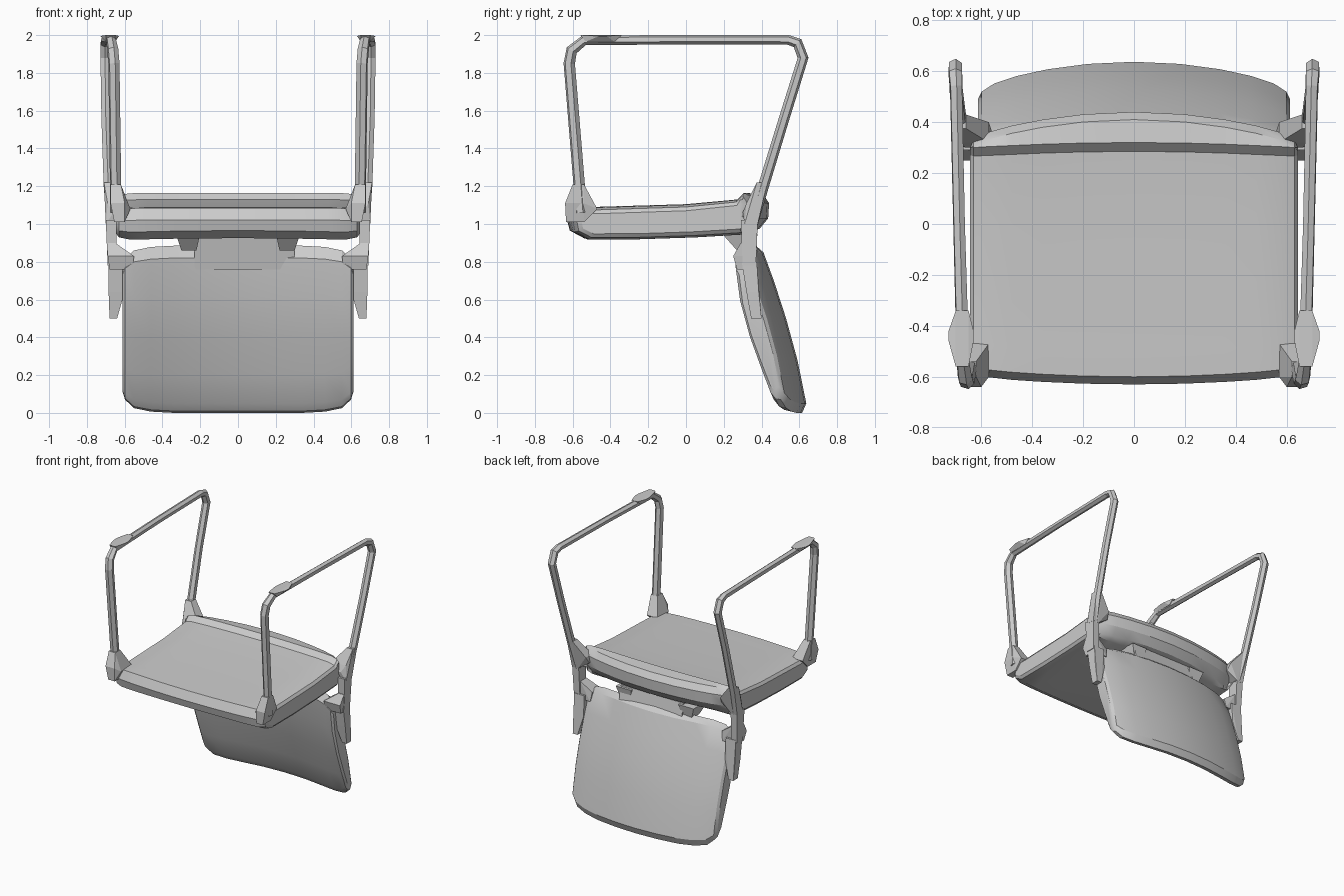
import bpy, bmesh, math
from mathutils import Vector

if "Cube" in bpy.data.objects:
    bpy.data.objects.remove(bpy.data.objects["Cube"])


def finish(name, bm, smooth=True):
    bmesh.ops.recalc_face_normals(bm, faces=bm.faces)
    mesh = bpy.data.meshes.new(name)
    bm.to_mesh(mesh)
    bm.free()
    ob = bpy.data.objects.new(name, mesh)
    bpy.context.collection.objects.link(ob)
    if smooth:
        bpy.ops.object.select_all(action='DESELECT')
        ob.select_set(True)
        bpy.context.view_layer.objects.active = ob
        bpy.ops.object.shade_smooth_by_angle(angle=math.radians(28))
    return ob


def inset(profile, d):
    """Move a closed (y, z) outline inward by d."""
    n = len(profile)
    pts = [Vector(p) for p in profile]
    area = sum(pts[i].x * pts[(i + 1) % n].y - pts[(i + 1) % n].x * pts[i].y for i in range(n))
    sign = 1 if area > 0 else -1
    out = []
    for i, p in enumerate(pts):
        t = ((p - pts[i - 1]).normalized() + (pts[(i + 1) % n] - p).normalized()).normalized()
        out.append(p + Vector((-t.y, t.x)) * sign * d)
    return out


def cushion(name, profile, half, axis, shift):
    """Loft a side outline across x; half holds (x, inset, length scale)."""
    axis = Vector(axis).normalized()
    ys, zs = [p[0] for p in profile], [p[1] for p in profile]
    c = Vector(((min(ys) + max(ys)) / 2, (min(zs) + max(zs)) / 2))
    stations = [(-x, d, s) for x, d, s in half] + [(0, 0, 1)] + half[::-1]
    bm = bmesh.new()
    rings = []
    for x, d, s in stations:
        ring = []
        for p in inset(profile, d):
            p = p + axis * ((s - 1) * (p - c).dot(axis))
            dy, dz = shift(x, p)
            ring.append(bm.verts.new((x, p.x + dy, p.y + dz)))
        rings.append(ring)
    n = len(profile)
    for a, b in zip(rings, rings[1:]):
        for i in range(n):
            bm.faces.new((a[i], a[(i + 1) % n], b[(i + 1) % n], b[i]))
    bm.faces.new(rings[0])
    bm.faces.new(rings[-1])
    return finish(name, bm)


def hull(name, *rects):
    """Convex block through horizontal rectangles (x0, x1, y0, y1, z)."""
    bm = bmesh.new()
    for x0, x1, y0, y1, z in rects:
        for x in (x0, x1):
            for y in (y0, y1):
                bm.verts.new((x, y, z))
    bmesh.ops.convex_hull(bm, input=bm.verts)
    loose = [v for v in bm.verts if not v.link_faces]
    bmesh.ops.delete(bm, geom=loose, context='VERTS')
    return finish(name, bm, False)


def side_hull(name, s, *rects):
    return hull(name, *[(s * a, s * b, c, d, z) for a, b, c, d, z in rects])


def tube(name, points):
    """Eight-sided tube through (x, y, z, radius) points."""
    cu = bpy.data.curves.new(name, 'CURVE')
    cu.dimensions = '3D'
    cu.bevel_depth = 1.0
    cu.bevel_resolution = 1
    cu.use_fill_caps = True
    sp = cu.splines.new('POLY')
    sp.points.add(len(points) - 1)
    for q, (x, y, z, r) in zip(sp.points, points):
        q.co = (x, y, z, 1)
        q.radius = r
    sp.use_smooth = False
    ob = bpy.data.objects.new(name, cu)
    bpy.context.collection.objects.link(ob)
    return ob


# Seat, upside down, with a low raised roll along its rear edge
seat_profile = [(-0.63, 1.02), (-0.615, 0.965), (-0.54, 0.925), (-0.25, 0.925), (0.05, 0.935),
                (0.30, 0.95), (0.39, 0.975), (0.435, 1.03), (0.44, 1.11), (0.41, 1.155),
                (0.32, 1.165), (0.285, 1.13), (0.0, 1.105), (-0.50, 1.09), (-0.60, 1.085)]


def seat_shift(x, p):
    k = (x / 0.62) ** 2
    dy = -0.09 * k if p.x > 0.37 else (0.03 * k if p.x < -0.4 else 0)
    if 0.25 < p.x < 0.37 and p.y > 1.0:
        dy = -0.02 * k
    return dy, -0.01 * k * (p.y < 1.0)


cushion("seat", seat_profile,
        [(0.645, 0.035, 0.98), (0.63, 0.015, 0.99), (0.58, 0.003, 1), (0.48, 0, 1),
         (0.36, 0, 1), (0.2, 0, 1)], (1, 0), seat_shift)

# Backrest hanging below, bowed towards the rear in the middle
back_profile = [(0.33, 0.82), (0.36, 0.62), (0.42, 0.40), (0.49, 0.20), (0.545, 0.05),
                (0.575, 0.01), (0.615, 0.0), (0.637, 0.05), (0.59, 0.28), (0.53, 0.50),
                (0.465, 0.70), (0.41, 0.85), (0.37, 0.885)]
cushion("backrest", back_profile,
        [(0.612, 0.024, 0.78), (0.598, 0.010, 0.86), (0.55, 0.003, 0.95), (0.46, 0, 0.985),
         (0.34, 0, 1), (0.18, 0, 1)], (-0.27, 0.96),
        lambda x, p: (-0.095 * (x / 0.61) ** 2, 0))

# Central bracket joining seat and backrest, with two flared gussets
hull("back_bracket", (-0.23, 0.30, 0.28, 0.36, 0.96), (-0.23, 0.30, 0.325, 0.40, 0.76))
for s in (-1, 1):
    side_hull("bracket_gusset", s, (0.20, 0.33, 0.19, 0.38, 0.95), (0.22, 0.30, 0.27, 0.36, 0.86))

for s in (-1, 1):
    side = "left" if s < 0 else "right"
    # Bent tube frame: front leg, floor bar, rear leg
    tube(side + "_leg_frame", [(s * x, y, z, r) for x, y, z, r in [
        (0.645, -0.555, 1.06, 0.033), (0.648, -0.565, 1.20, 0.031), (0.657, -0.618, 1.85, 0.031),
        (0.663, -0.605, 1.92, 0.031), (0.672, -0.54, 1.972, 0.027), (0.687, 0.0, 1.976, 0.025),
        (0.699, 0.54, 1.975, 0.026), (0.702, 0.59, 1.958, 0.029), (0.702, 0.62, 1.88, 0.029),
        (0.698, 0.52, 1.56, 0.028), (0.685, 0.41, 1.20, 0.029), (0.668, 0.35, 1.0, 0.030)]])
    # Foot pad on the front corner of the floor bar
    side_hull(side + "_foot_pad", s, (0.63, 0.728, -0.46, -0.42, 1.995),
              (0.65, 0.70, -0.56, -0.34, 2.0), (0.65, 0.70, -0.53, -0.38, 1.965))
    # Front corner gusset
    side_hull(side + "_front_gusset", s, (0.57, 0.66, -0.60, -0.47, 1.08),
              (0.60, 0.675, -0.64, -0.54, 1.11), (0.62, 0.675, -0.60, -0.54, 1.21),
              (0.60, 0.655, -0.635, -0.54, 1.01))
    # Rear joint between leg, seat and backrest post
    side_hull(side + "_rear_joint", s, (0.56, 0.66, 0.30, 0.37, 1.06),
              (0.57, 0.69, 0.32, 0.40, 1.11), (0.66, 0.71, 0.375, 0.43, 1.22),
              (0.65, 0.70, 0.31, 0.38, 1.0))
    # Post carrying the backrest
    side_hull(side + "_upper_post", s, (0.645, 0.70, 0.29, 0.38, 1.02),
              (0.64, 0.69, 0.30, 0.37, 0.78))
    side_hull(side + "_lower_post", s, (0.60, 0.685, 0.295, 0.375, 0.80),
              (0.60, 0.685, 0.32, 0.385, 0.64), (0.64, 0.68, 0.345, 0.40, 0.50))
    # Sloping shoulder between post and backrest
    side_hull(side + "_post_shoulder", s, (0.65, 0.695, 0.29, 0.36, 0.90),
              (0.55, 0.69, 0.25, 0.35, 0.83), (0.56, 0.68, 0.27, 0.36, 0.76))
